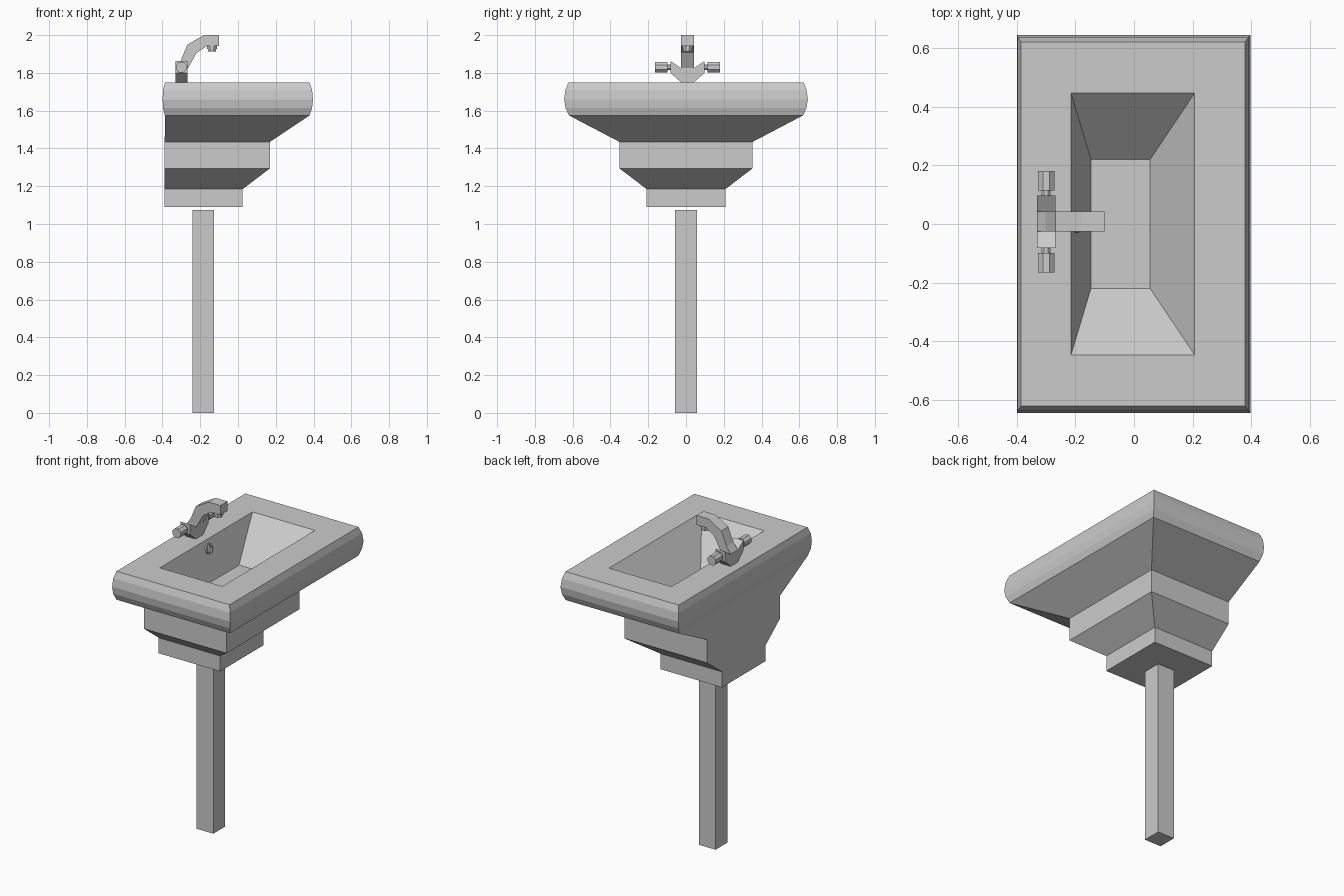
import bpy, bmesh, math
from mathutils import Matrix, Vector

if "Cube" in bpy.data.objects:
    bpy.data.objects.remove(bpy.data.objects["Cube"])

FY = 0.008   # centre line of the tap in y
TX = -0.30   # centre of the tap base in x


def finish(name, bm):
    bmesh.ops.recalc_face_normals(bm, faces=bm.faces)
    me = bpy.data.meshes.new(name)
    bm.to_mesh(me)
    bm.free()
    ob = bpy.data.objects.new(name, me)
    bpy.context.collection.objects.link(ob)
    return ob


def loft(name, rings, closed=False):
    """Skin rings of points; cap both ends, or join last to first if closed."""
    bm = bmesh.new()
    vs = [[bm.verts.new(p) for p in r] for r in rings]
    n = len(vs[0])
    pairs = list(zip(vs, vs[1:])) + ([(vs[-1], vs[0])] if closed else [])
    for a, b in pairs:
        for i in range(n):
            j = (i + 1) % n
            bm.faces.new((a[i], a[j], b[j], b[i]))
    if not closed:
        bm.faces.new(vs[0])
        bm.faces.new(vs[-1])
    return finish(name, bm)


def rect(x0, x1, hy, z):
    return [(x0, -hy, z), (x1, -hy, z), (x1, hy, z), (x0, hy, z)]


def lathe(name, profile, origin, axis, sides=8, closed=False):
    """Revolve (radius, height) points around an axis through origin."""
    m = Matrix.Translation(origin) @ Vector(axis).to_track_quat('Z', 'Y').to_matrix().to_4x4()
    angles = [2 * math.pi * (i + 0.5) / sides for i in range(sides)]
    rings = [[m @ Vector((r * math.cos(a), r * math.sin(a), h)) for a in angles]
             for r, h in profile]
    return loft(name, rings, closed)


# Basin: inner bowl, flat top, rounded rim, then stepped tiers with a flat back
loft("basin", [rect(*r) for r in (
    (-0.147, 0.055, 0.22, 1.53),
    (-0.215, 0.207, 0.447, 1.75),
    (-0.386, 0.379, 0.622, 1.75),
    (-0.397, 0.392, 0.638, 1.71),
    (-0.399, 0.397, 0.645, 1.66),
    (-0.397, 0.392, 0.638, 1.615),
    (-0.387, 0.379, 0.620, 1.575),
    (-0.388, 0.17, 0.353, 1.435),
    (-0.388, 0.17, 0.353, 1.295),
    (-0.390, 0.025, 0.209, 1.185),
    (-0.390, 0.025, 0.209, 1.09))])

# Pedestal post
loft("pedestal", [rect(-0.24, -0.127, 0.057, 0), rect(-0.24, -0.127, 0.057, 1.075)])

# Tap body: a forked block whose arms rise toward the handles
half = [(0.034, 1.75), (0.09, 1.80), (0.09, 1.862), (0.034, 1.825)]
fork = half + [(-y, z) for y, z in reversed(half)]
loft("tap_body", [[(x, FY + y, z) for y, z in fork] for x in (TX - 0.032, TX + 0.032)])

# Spout: bent arm
arm = [(-0.332, 1.825), (-0.303, 1.865), (-0.268, 1.95), (-0.18, 2.0), (-0.10, 2.0),
       (-0.10, 1.942), (-0.165, 1.942), (-0.22, 1.905), (-0.264, 1.825)]
loft("spout", [[(x, FY + y, z) for x, z in arm] for y in (-0.034, 0.034)])

# Nozzle under the spout tip
lathe("nozzle", [(0.029, 0), (0.029, 0.016), (0.023, 0.016), (0.023, 0.03)],
      (-0.138, FY, 1.942), (0, 0, -1))

# Handles: thin stem then a faceted knob on each side
for side, label in ((1, "left"), (-1, "right")):
    lathe("handle_" + label,
          [(0.017, 0), (0.017, 0.022), (0.030, 0.022), (0.030, 0.088)],
          (TX, FY + side * 0.085, 1.83), (0, side, 0))

# Overflow ring on the bowl wall below the tap
lathe("overflow_ring", [(0.031, -0.004), (0.031, 0.01), (0.022, 0.01), (0.022, -0.004)],
      (-0.1995, 0, 1.70), (0.22, 0, 0.068), sides=12, closed=True)
